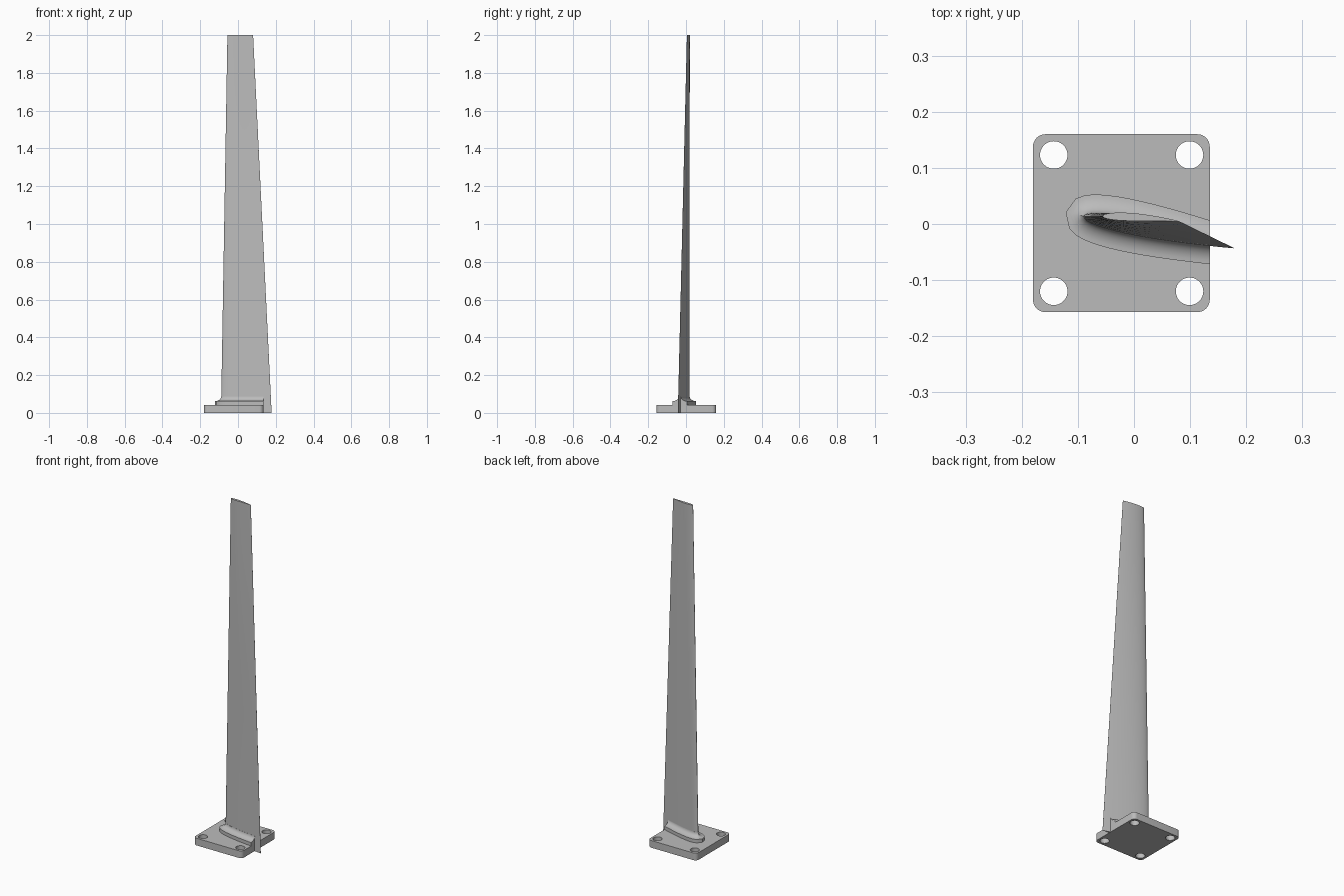
import bpy, bmesh, math
from mathutils import Vector

if "Cube" in bpy.data.objects:
    bpy.data.objects.remove(bpy.data.objects["Cube"], do_unlink=True)

grey = bpy.data.materials.new("light grey")
grey.use_nodes = True
GREY = (0.5, 0.5, 0.5, 1)
grey.diffuse_color = GREY
grey.node_tree.nodes["Principled BSDF"].inputs["Base Color"].default_value = GREY

PLATE_TOP, PLATE_RIGHT, HEIGHT = 0.042, 0.135, 2.0


def make_object(name, bm, smooth=None):
    bmesh.ops.recalc_face_normals(bm, faces=bm.faces)
    mesh = bpy.data.meshes.new(name)
    bm.to_mesh(mesh)
    bm.free()
    mesh.materials.append(grey)
    obj = bpy.data.objects.new(name, mesh)
    bpy.context.collection.objects.link(obj)
    bpy.ops.object.select_all(action="DESELECT")
    bpy.context.view_layer.objects.active = obj
    obj.select_set(True)
    if smooth:
        bpy.ops.object.shade_smooth_by_angle(angle=math.radians(smooth))
    return obj


def loft(rings):
    """Capped skin through closed rings with equal point counts."""
    bm = bmesh.new()
    loops = [[bm.verts.new(p) for p in ring] for ring in rings]
    n = len(loops[0])
    for low, high in zip(loops, loops[1:]):
        for i in range(n):
            j = (i + 1) % n
            bm.faces.new((low[i], low[j], high[j], high[i]))
    bm.faces.new(loops[0][::-1])
    bm.faces.new(loops[-1])
    return bm


def airfoil(t, steps=20):
    """Outline at span fraction t, from the trailing edge over the top to the nose and back."""
    lead = Vector((-0.09, 0.014)).lerp(Vector((-0.056, 0.014)), t)
    trail = Vector((0.178, -0.043)).lerp(Vector((0.08, 0.005)), t)
    chord = trail - lead
    across = Vector((-chord.y, chord.x)).normalized()
    points = []
    for i in range(2 * steps + 1):
        a = math.pi * i / steps
        s = (1 + math.cos(a)) / 2
        half = 5 * 0.105 * chord.length * (
            0.2969 * math.sqrt(s) - 0.126 * s - 0.3516 * s**2 + 0.2843 * s**3 - 0.1015 * s**4)
        camber = 0.06 * t * chord.length * s * (1 - s)
        side = 1 if i <= steps else -1
        points.append(lead + chord * s + across * (camber + side * half))
    return points


def offset(points, d):
    """Push the outline outward along its normals."""
    out = []
    for i, p in enumerate(points):
        a, b = points[max(i - 1, 0)], points[min(i + 1, len(points) - 1)]
        tangent = (b - a).normalized()
        out.append(p + Vector((tangent.y, -tangent.x)) * d)
    return out


def at_height(points, z):
    return [(p.x, p.y, z) for p in points]


# Tapered, twisted blade
spans = [i / 8 for i in range(9)]
make_object("blade", loft([at_height(airfoil(t), HEIGHT * t) for t in spans]), 35)

# Raised collar with a concave fillet, cut flush with the plate edge
WIDTH, STEP, RISE = 0.033, 0.062, 0.026
profile = [(WIDTH, PLATE_TOP - 0.01), (WIDTH, STEP)]
for i in range(1, 9):
    a = math.pi / 2 * i / 8
    profile.append((WIDTH * (1 - math.sin(a)), STEP + RISE * (1 - math.cos(a))))
root = airfoil(0.02)
bm = loft([at_height(offset(root, d), z) for d, z in profile])
cut = bmesh.ops.bisect_plane(
    bm, geom=bm.verts[:] + bm.edges[:] + bm.faces[:], dist=1e-6,
    plane_co=(PLATE_RIGHT, 0, 0), plane_no=(1, 0, 0), clear_outer=True)
rim = [e for e in cut["geom_cut"] if isinstance(e, bmesh.types.BMEdge)]
bmesh.ops.triangle_fill(bm, edges=rim, use_beauty=True)
make_object("root_collar", bm, 35)

# Base plate with rounded corners
X0, X1, Y0, Y1, R = -0.18, PLATE_RIGHT, -0.157, 0.16, 0.022
outline = []
for k, (cx, cy) in enumerate([(X1 - R, Y1 - R), (X0 + R, Y1 - R), (X0 + R, Y0 + R), (X1 - R, Y0 + R)]):
    for i in range(9):
        a = math.pi / 2 * (k + i / 8)
        outline.append(Vector((cx + R * math.cos(a), cy + R * math.sin(a))))
plate = make_object("base_plate", loft([at_height(outline, 0), at_height(outline, PLATE_TOP)]))

# Four bolt holes
bm = bmesh.new()
for x in (-0.143, 0.099):
    for y in (-0.12, 0.123):
        made = bmesh.ops.create_cone(bm, cap_ends=True, segments=40, radius1=0.0245, radius2=0.0245, depth=0.2)
        bmesh.ops.translate(bm, verts=made["verts"], vec=(x, y, 0.02))
cutter = make_object("hole_cutter", bm)
cutter.hide_render = True
holes = plate.modifiers.new("bolt_holes", "BOOLEAN")
holes.operation = "DIFFERENCE"
holes.solver = "EXACT"
holes.object = cutter
bpy.ops.object.select_all(action="DESELECT")
bpy.context.view_layer.objects.active = plate
plate.select_set(True)
bpy.ops.object.modifier_apply(modifier=holes.name)
bpy.data.objects.remove(cutter, do_unlink=True)
bpy.ops.object.shade_smooth_by_angle(angle=math.radians(30))
